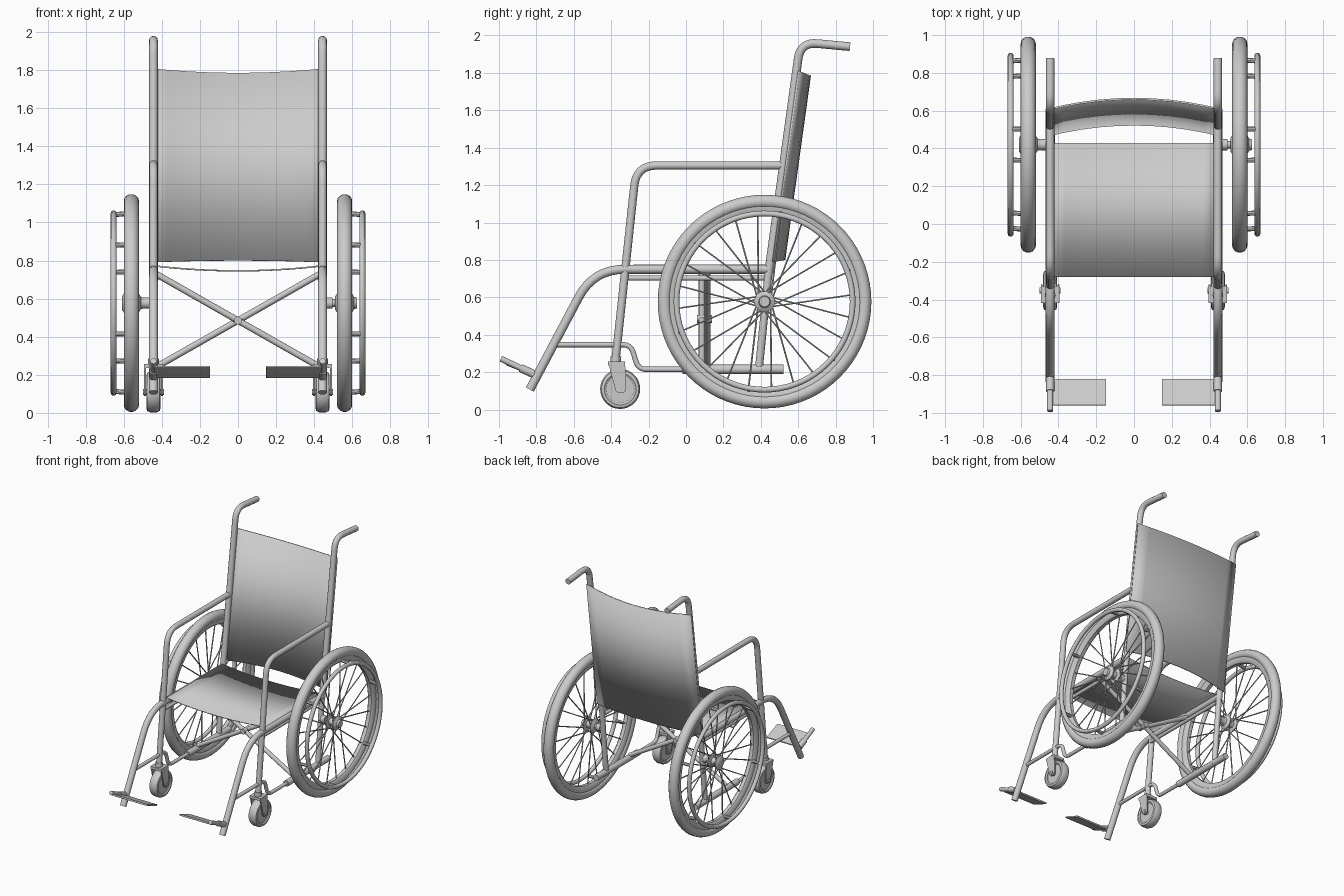
import bpy, bmesh, math
from mathutils import Vector

if "Cube" in bpy.data.objects:
    bpy.data.objects.remove(bpy.data.objects["Cube"])


def finish(ob, smooth=True):
    bpy.ops.object.select_all(action='DESELECT')
    ob.select_set(True)
    bpy.context.view_layer.objects.active = ob
    if ob.type == 'CURVE':
        bpy.ops.object.convert(target='MESH')
        ob = bpy.context.view_layer.objects.active
    if smooth:
        bpy.ops.object.shade_smooth_by_angle(angle=math.radians(40))
    return ob


def fillet(pts, rad, n=8):
    # round the inner corners of a path; rad is the tangent length
    pts = [Vector(p) for p in pts]
    out = [pts[0]]
    for a, b, c in zip(pts, pts[1:], pts[2:]):
        p = b + (a - b).normalized() * rad
        q = b + (c - b).normalized() * rad
        for i in range(n + 1):
            t = i / n
            out.append(p * (1 - t) ** 2 + b * 2 * t * (1 - t) + q * t * t)
    return out + [pts[-1]]


def tubes(name, paths, r, res=4):
    cu = bpy.data.curves.new(name, 'CURVE')
    cu.dimensions = '3D'
    cu.bevel_depth, cu.bevel_resolution, cu.use_fill_caps = r, res, True
    for path in paths:
        sp = cu.splines.new('POLY')
        sp.points.add(len(path) - 1)
        for pt, p in zip(sp.points, path):
            pt.co = (*p, 1)
    ob = bpy.data.objects.new(name, cu)
    bpy.context.collection.objects.link(ob)
    return finish(ob)


def from_bmesh(name, bm):
    bmesh.ops.remove_doubles(bm, verts=bm.verts, dist=1e-5)
    bmesh.ops.recalc_face_normals(bm, faces=bm.faces)
    me = bpy.data.meshes.new(name)
    bm.to_mesh(me)
    bm.free()
    ob = bpy.data.objects.new(name, me)
    bpy.context.collection.objects.link(ob)
    return ob


def lathe(name, centre, profile, seg=48):
    # revolve a closed (x offset, radius) profile around the x axis
    bm = bmesh.new()
    c = Vector(centre)
    rings = []
    for i in range(seg):
        a = 2 * math.pi * i / seg
        rings.append([bm.verts.new(c + Vector((x, r * math.cos(a), r * math.sin(a)))) for x, r in profile])
    n = len(profile)
    for i in range(seg):
        A, B = rings[i], rings[(i + 1) % seg]
        for j in range(n):
            bm.faces.new((A[j], A[(j + 1) % n], B[(j + 1) % n], B[j]))
    return finish(from_bmesh(name, bm))


def oval(rx, rr, r0, n=14):
    return [(rx * math.cos(2 * math.pi * i / n), r0 + rr * math.sin(2 * math.pi * i / n)) for i in range(n)]


def plate(name, profile, x0, x1):
    # extrude a (y, z) outline between x0 and x1
    bm = bmesh.new()
    f = bm.faces.new([bm.verts.new((x0, y, z)) for y, z in profile])
    ext = bmesh.ops.extrude_face_region(bm, geom=[f])
    bmesh.ops.translate(bm, vec=(x1 - x0, 0, 0),
                        verts=[v for v in ext['geom'] if isinstance(v, bmesh.types.BMVert)])
    return from_bmesh(name, bm)


def sheet(name, func, nu, thick):
    bm = bmesh.new()
    rows = [[bm.verts.new(func(-1 + 2 * i / nu, v)) for i in range(nu + 1)] for v in (0, 1)]
    for i in range(nu):
        bm.faces.new((rows[0][i], rows[0][i + 1], rows[1][i + 1], rows[1][i]))
    ob = from_bmesh(name, bm)
    m = ob.modifiers.new('thickness', 'SOLIDIFY')
    m.thickness, m.offset = thick, 0
    return finish(ob)


# Fabric seat and backrest
sheet('seat', lambda u, v: (0.44 * u, -0.28 + 0.71 * v, 0.772 - 0.026 * (1 - u * u)), 12, 0.008)


def back(u, v):
    b = 1 - u * u
    return (0.467 * u, 0.466 + 0.137 * v + 0.06 * b, 0.79 + 1.02 * v + b * (0.01 - 0.035 * v))


sheet('backrest', back, 10, 0.01)

WY, WZ, WX = 0.42, 0.577, 0.56
for s, side in ((-1, 'left'), (1, 'right')):
    X = 0.444 * s

    def path(pts, rad=0.0):
        pts = [(X, y, z) for y, z in pts]
        return fillet(pts, rad) if rad else pts

    # Frame tubes
    tubes(side + '_back_upright', [fillet([(X, 0.44, 0.72), (X, 0.612, 1.965), (X, 0.877, 1.94)], 0.09)], 0.023)
    tubes(side + '_rear_leg', [path([(0.441, 0.73), (0.388, 0.2)])], 0.021)
    tubes(side + '_arm_and_front_leg', [path([(0.51, 1.305), (-0.265, 1.305), (-0.378, 0.25)], 0.11)], 0.022)
    tubes(side + '_seat_rail_and_leg_rest', [path([(0.44, 0.75), (-0.495, 0.75), (-0.835, 0.107)], 0.17)], 0.024)
    tubes(side + '_sling_rod', [[(X * 0.97, -0.32, 0.703), (X * 0.97, 0.43, 0.703)]], 0.014)
    tubes(side + '_lower_rail', [path([(-0.02, 0.215), (0.52, 0.215)])], 0.025)
    tubes(side + '_lower_link', [path([(-0.7, 0.347), (-0.295, 0.347), (-0.255, 0.215), (0.0, 0.215)], 0.045)], 0.014)

    # Cross brace
    by = 0.1 + 0.015 * s
    tubes(side + '_cross_brace', [[(-0.44 * s, by, 0.235), (0.44 * s, by, 0.735)]], 0.017)

    # Foot rest: hinge bar, end cap and plate
    tubes(side + '_foot_hinge', [path([(-0.99, 0.272), (-0.81, 0.187)])], 0.016)
    tubes(side + '_foot_hinge_collar', [path([(-0.885, 0.222), (-0.815, 0.19)])], 0.022)
    foot = plate(side + '_foot_plate', [(-0.963, 0.237), (-0.958, 0.249), (-0.818, 0.193), (-0.823, 0.181)],
                 0.147 * s, 0.44 * s)
    bv = foot.modifiers.new('edge', 'BEVEL')
    bv.width, bv.segments = 0.004, 2

    # Caster wheel, fork and axle
    cc = (X, -0.352, 0.11)
    lathe(side + '_caster_tyre', cc, [(-0.03, 0.075), (-0.037, 0.085), (-0.033, 0.1), (-0.018, 0.107),
                                      (0.018, 0.107), (0.033, 0.1), (0.037, 0.085), (0.03, 0.075)], 32)
    lathe(side + '_caster_hub', cc, [(-0.024, 0), (-0.024, 0.08), (0.024, 0.08), (0.024, 0)], 32)
    tubes(side + '_caster_axle', [[(X - 0.056, -0.352, 0.11), (X + 0.056, -0.352, 0.11)]], 0.015)
    cheek = [(-0.417, 0.257), (-0.327, 0.257), (-0.32, 0.17), (-0.322, 0.1),
             (-0.337, 0.088), (-0.362, 0.088), (-0.376, 0.1), (-0.395, 0.17)]
    for d in (-1, 1):
        plate(side + '_caster_fork_cheek', cheek, X + d * 0.04, X + d * 0.049)
    plate(side + '_caster_fork_crown', [(-0.417, 0.236), (-0.417, 0.257), (-0.327, 0.257), (-0.327, 0.236)],
          X - 0.049, X + 0.049)
    tubes(side + '_caster_stem', [path([(-0.378, 0.24), (-0.374, 0.285)])], 0.028)

    # Main wheel: tyre, rim, hub, axle
    wc = (WX * s, WY, WZ)
    lathe(side + '_tyre', wc, oval(0.04, 0.037, 0.535), 72)
    lathe(side + '_rim', wc, [(-0.028, 0.512), (-0.026, 0.48), (-0.014, 0.466), (0.014, 0.466),
                              (0.026, 0.48), (0.028, 0.512)], 72)
    lathe(side + '_hub', wc, [(-0.05, 0), (-0.05, 0.035), (-0.036, 0.055), (-0.028, 0.055), (-0.022, 0.028),
                              (0.022, 0.028), (0.028, 0.055), (0.036, 0.055), (0.05, 0.032), (0.065, 0.028),
                              (0.065, 0)], 24)
    tubes(side + '_axle', [[(X, WY, WZ), (0.6 * s, WY, WZ)]], 0.02)
    tubes(side + '_axle_collar', [[(0.462 * s, WY, WZ), (0.495 * s, WY, WZ)]], 0.03)

    # Spokes alternate between the hub flanges
    def at(x, r, a):
        return (x * s, WY + r * math.cos(a), WZ + r * math.sin(a))

    spokes = []
    for i in range(24):
        a = 2 * math.pi * (i + 0.3) / 24
        lean = 0.7 if i // 2 % 2 else -0.7
        spokes.append([at(WX + (0.031 if i % 2 else -0.031), 0.046, a + lean), at(WX, 0.472, a)])
    tubes(side + '_spokes', spokes, 0.0045, 1)

    # Push rim and its stand-offs
    lathe(side + '_push_rim', (0.653 * s, WY, WZ), oval(0.016, 0.016, 0.471, 10), 72)
    tubes(side + '_push_rim_mounts',
          [[at(WX + 0.01, 0.478, math.radians(80 + 60 * k)), at(0.653, 0.471, math.radians(80 + 60 * k))]
           for k in range(6)], 0.013, 2)

# Cross brace pivot
tubes('cross_brace_pivot', [[(0, 0.06, 0.485), (0, 0.14, 0.485)]], 0.021)
